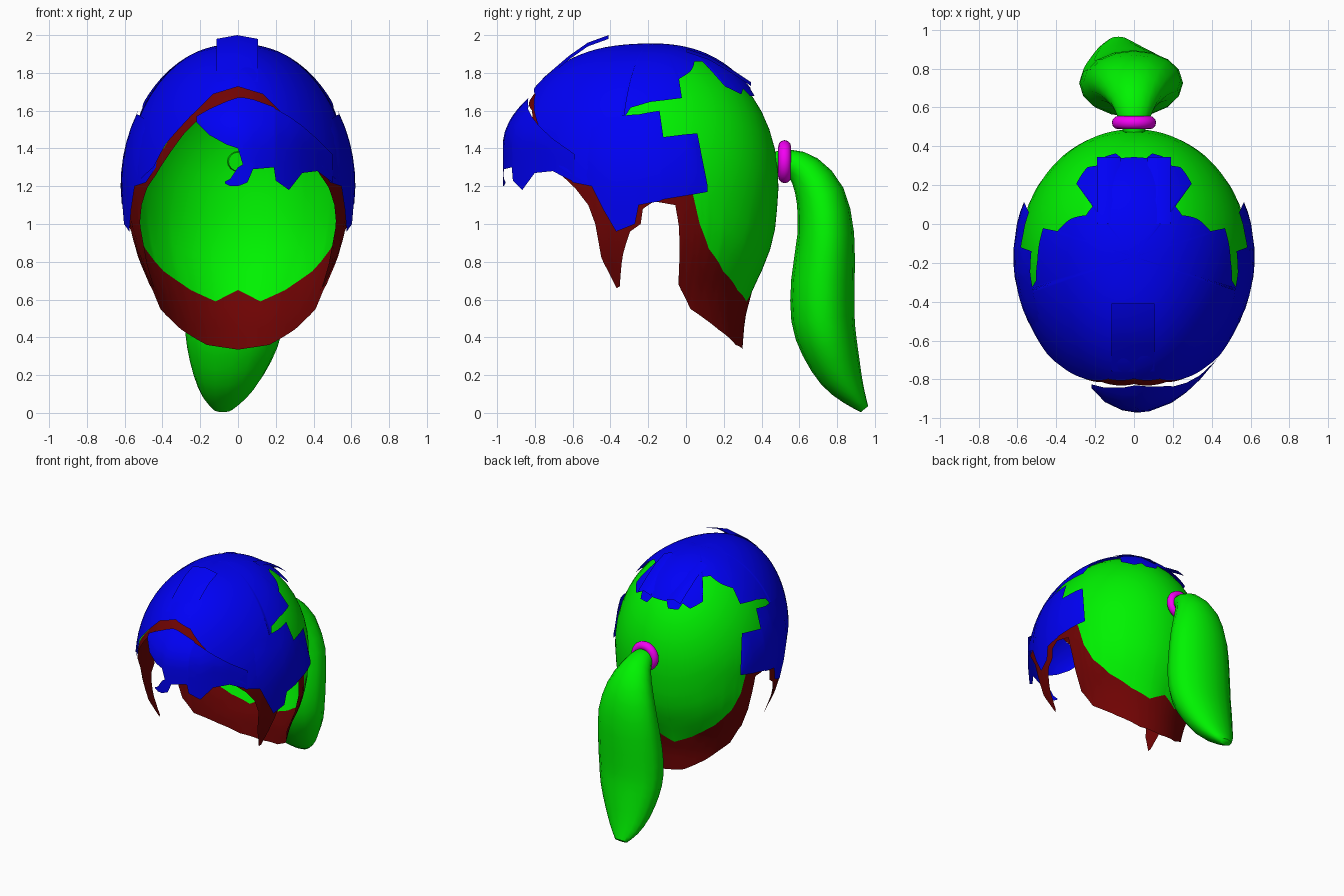
import bpy, bmesh, math
from mathutils import Vector

if "Cube" in bpy.data.objects:
    bpy.data.objects.remove(bpy.data.objects["Cube"])

def material(name, rgb):
    m = bpy.data.materials.new(name)
    m.diffuse_color = (*rgb, 1)
    m.use_nodes = True
    m.node_tree.nodes["Principled BSDF"].inputs["Base Color"].default_value = m.diffuse_color
    return m

GREEN = material("green", (0.0, 0.9, 0.0))
RED = material("dark_red", (0.16, 0.001, 0.001))
BLUE = material("blue", (0.0, 0.0, 0.92))
PINK = material("magenta", (0.9, 0.0, 0.9))

def lerp(knots, v):
    if v <= knots[0][0]:
        return knots[0][1]
    for (a, p), (b, q) in zip(knots, knots[1:]):
        if v <= b:
            return p + (q - p) * (v - a) / (b - a)
    return knots[-1][1]

def finish(name, bm, mat, angle=40):
    me = bpy.data.meshes.new(name)
    bm.to_mesh(me)
    bm.free()
    ob = bpy.data.objects.new(name, me)
    bpy.context.collection.objects.link(ob)
    me.materials.append(mat)
    bpy.ops.object.select_all(action='DESELECT')
    ob.select_set(True)
    bpy.context.view_layer.objects.active = ob
    bpy.ops.object.shade_smooth_by_angle(angle=math.radians(angle))
    return ob

def sheet(name, columns, mat):
    """Surface through columns of points, each running top to bottom."""
    bm = bmesh.new()
    cols = [[bm.verts.new(p) for p in c] for c in columns]
    for a, b in zip(cols, cols[1:]):
        for i in range(len(a) - 1):
            bm.faces.new((a[i], a[i + 1], b[i + 1], b[i]))
    bmesh.ops.remove_doubles(bm, verts=bm.verts, dist=0.0005)
    return finish(name, bm, mat)

# Head form: upper superellipsoid, narrowing to the neck below z = 1.2
CY, CZ, H = -0.17, 1.2, 0.745
NECK = [(0.34, 0.71), (0.5, 0.73), (0.65, 0.79), (0.8, 0.9), (0.9, 0.95), (1.0, 0.98), (1.2, 1)]

def shrink(z, c):
    if z < CZ:
        return lerp(NECK, z)
    n = 2 + (0.4 * c * c if c > 0 else 0.1 * c * c)
    return max(0, 1 - min(1, (z - CZ) / H) ** n) ** (1 / n)

def depth(c):
    return 0.68 + 0.085 * c * c if c > 0 else 0.66

def head(phi, t, off=0):
    z = CZ + H * (math.sin(t) if t > 0 else t)
    a = math.radians(phi)
    c = math.cos(a)
    f = shrink(z, c)
    o = off * min(1, f * 3)
    return (math.sin(a) * (0.595 * f + o), CY - c * (depth(c) * f + o),
            z + off * 0.6 * max(0, math.sin(t)))

def to_t(z):
    return math.asin(min(1, (z - CZ) / H)) if z > CZ else (z - CZ) / H

def shell(name, top, bottom, rows, mat, off=0):
    cols = []
    for phi in range(361):
        m = min(phi, 360 - phi)
        t0 = to_t(lerp(top, m)) if top else math.pi / 2
        t1 = to_t(lerp(bottom, m))
        cols.append([head(phi, t0 + (t1 - t0) * i / rows, off) for i in range(rows + 1)])
    return sheet(name, cols, mat)

# Edges as (degrees from the front, height)
cap_edge = [(0, 1.74), (15, 1.7), (27, 1.58), (40, 1.44), (47, 1.34), (60, 1.3), (100, 1.25),
            (108, 1.17), (112, 1.0), (118, 0.87), (130, 0.75), (148, 0.65), (165, 0.59), (180, 0.65)]
rim_edge = [(0, 1.66), (18, 1.6), (30, 1.48), (40, 1.35), (47, 1.26), (54, 1.19), (60, 1.1),
            (63, 1.0), (64, 0.82), (67, 0.72), (69, 0.66), (71, 0.67), (75, 0.84), (79, 0.96),
            (84, 1.0), (85, 1.08), (90, 1.12), (100, 1.1), (102, 0.98), (104, 0.68), (113, 0.55),
            (136, 0.44), (157, 0.36), (180, 0.335)]
blue_edge = [(0, 1.72), (15, 1.68), (27, 1.56), (40, 1.42), (47, 1.3), (60, 1.22), (74, 1.22),
             (75, 1.55), (78, 1.61), (88, 1.64), (106, 1.66), (107, 1.76), (118, 1.8), (128, 1.85),
             (138, 1.85), (139, 1.72), (150, 1.68), (157, 1.71), (160, 1.67), (169, 1.67),
             (172, 1.71), (180, 1.71)]
shell("scalp_cap", None, cap_edge, 16, GREEN)
shell("hairline_rim", cap_edge, rim_edge, 5, RED)
shell("top_hair", None, blue_edge, 14, BLUE, 0.018)

# Side hair plates (y, top, bottom), lying just over the head
side = [(-0.66, 1.46, 1.3), (-0.6, 1.5, 1.22), (-0.5, 1.55, 1.2), (-0.44, 1.56, 1.08),
        (-0.37, 1.57, 0.96), (-0.27, 1.58, 1.0), (-0.25, 1.58, 1.1), (-0.2, 1.59, 1.11),
        (-0.14, 1.6, 1.12), (-0.12, 1.46, 1.13), (0.0, 1.475, 1.15), (0.06, 1.48, 1.16),
        (0.115, 1.2, 1.17)]

def side_point(s, y, z):
    c = (CY - y) / 0.68
    f = shrink(z, c)
    return (s * (0.595 * math.sqrt(max(0.02, f * f - c * c)) + 0.027), y, z)

for s, label in ((1, "right"), (-1, "left")):
    cols = [[side_point(s, y, a + (b - a) * i / 6) for i in range(7)] for y, a, b in side[::s]]
    sheet("side_hair_" + label, cols, BLUE)

# Swept fringe (x, top, bottom), bulging forward of the brow
fringe = [(-0.22, 1.57, 1.54), (-0.15, 1.61, 1.47), (-0.06, 1.65, 1.42), (0.0, 1.67, 1.4),
          (0.03, 1.67, 1.3), (0.08, 1.66, 1.29), (0.19, 1.62, 1.3), (0.2, 1.61, 1.23),
          (0.27, 1.57, 1.18), (0.34, 1.52, 1.27), (0.42, 1.45, 1.28), (0.5, 1.37, 1.22)]

def fringe_point(x, z):
    return (x, -0.97 + 1.65 * (x - 0.02) ** 2 + 2.2 * max(0, z - 1.42) ** 2, z)

sheet("fringe", [[fringe_point(x, a + (b - a) * i / 6) for i in range(7)] for x, a, b in fringe], BLUE)
sheet("fringe_curl", [[fringe_point(x, a), fringe_point(x, b)] for x, a, b in
      ((-0.07, 1.225, 1.215), (-0.04, 1.24, 1.2), (0.0, 1.3, 1.2), (0.05, 1.33, 1.22),
       (0.08, 1.32, 1.29))], BLUE)

# Loose strands: flat strips following a (y, z) line
def strand(name, x, w, line):
    sheet(name, [[(x + k * w, y, z - 0.02 * abs(k)) for y, z in line] for k in (1, 0, -1)], BLUE)

strand("crown_tuft", -0.005, 0.11, [(-0.76, 1.77), (-0.62, 1.89), (-0.52, 1.96), (-0.41, 2.0)])
for s, label in ((1, "right"), (-1, "left")):
    strand("back_strand_" + label, s * 0.13, 0.06,
           [(0.0, 1.93), (0.12, 1.89), (0.24, 1.82), (0.345, 1.75)])

# Hair tie
bpy.ops.mesh.primitive_torus_add(major_segments=32, minor_segments=12, major_radius=0.08,
                                 minor_radius=0.034, location=(0, 0.522, 1.33),
                                 rotation=(math.pi / 2, 0, 0))
tie = bpy.context.object
tie.name = "hair_tie"
tie.data.materials.append(PINK)
bpy.ops.object.shade_smooth_by_angle(angle=math.radians(60))

# Ponytail: oval rings (x, y, z, half width, half depth) along its path
keys = [(0, 0.46, 1.33, 0.05, 0.05), (0, 0.54, 1.33, 0.08, 0.065), (0, 0.63, 1.28, 0.12, 0.095),
        (0, 0.71, 1.15, 0.185, 0.13), (0, 0.74, 0.95, 0.24, 0.15), (-0.01, 0.725, 0.7, 0.262, 0.168),
        (-0.02, 0.725, 0.5, 0.262, 0.168), (-0.03, 0.76, 0.35, 0.24, 0.15),
        (-0.05, 0.82, 0.2, 0.185, 0.115), (-0.07, 0.89, 0.09, 0.12, 0.065),
        (-0.08, 0.945, 0.02, 0.05, 0.025)]
rings = []
for i, k in enumerate(keys):
    rings.append(k)
    if i + 1 < len(keys):  # smooth midpoint between neighbouring rings
        p, q, r = keys[max(0, i - 1)], keys[i + 1], keys[min(len(keys) - 1, i + 2)]
        rings.append([(9 * (b + c) - a - d) / 16 for a, b, c, d in zip(p, k, q, r)])
bm = bmesh.new()
loops = []
for i, (x, y, z, a, b) in enumerate(rings):
    p, q = rings[max(0, i - 1)], rings[min(len(rings) - 1, i + 1)]
    tan = Vector((0, q[1] - p[1], q[2] - p[2])).normalized()
    up = tan.cross(Vector((1, 0, 0)))
    loops.append([bm.verts.new(Vector((x, y, z)) + Vector((a * math.cos(k * math.pi / 8), 0, 0))
                               + up * b * math.sin(k * math.pi / 8)) for k in range(16)])
for a, b in zip(loops, loops[1:]):
    for k in range(16):
        bm.faces.new((a[k], a[k - 1], b[k - 1], b[k]))
for end in (loops[0], loops[-1]):
    bm.faces.new(end)
bmesh.ops.recalc_face_normals(bm, faces=bm.faces)
finish("ponytail", bm, GREEN, 60)
